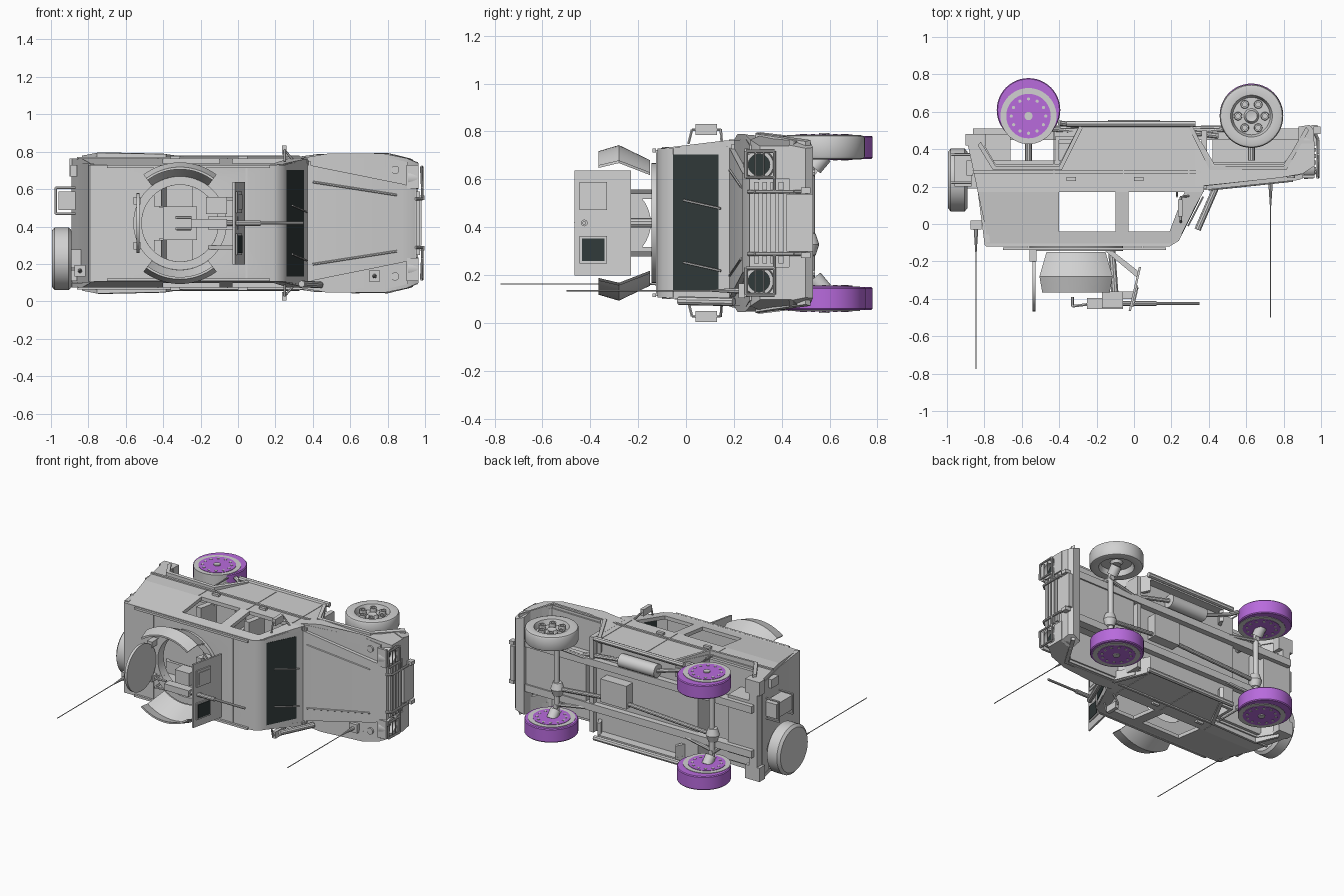
import bpy, bmesh, math
from mathutils import Matrix, Vector

if "Cube" in bpy.data.objects:
    bpy.data.objects.remove(bpy.data.objects["Cube"])

# Working frame: x forward, l sideways, u up; the finished car is tipped onto its side.
TIP = Matrix.Translation((0, 0, 0.418)) @ Matrix.Rotation(math.radians(90), 4, 'X')


def material(name, rgb):
    m = bpy.data.materials.new(name)
    m.diffuse_color = (*rgb, 1)
    m.use_nodes = True
    m.node_tree.nodes["Principled BSDF"].inputs["Base Color"].default_value = m.diffuse_color
    return m


GREY = material("body_grey", (0.64, 0.64, 0.64))
PURPLE = material("wheel_purple", (0.48, 0.145, 0.72))
DARK = material("dark_glass", (0.03, 0.042, 0.042))


def build(name, verts, faces, mat=GREY):
    me = bpy.data.meshes.new(name)
    me.from_pydata([tuple(v) for v in verts], [], faces)
    bm = bmesh.new()
    bm.from_mesh(me)
    bmesh.ops.remove_doubles(bm, verts=bm.verts, dist=1e-5)
    bmesh.ops.recalc_face_normals(bm, faces=bm.faces)
    bm.to_mesh(me)
    bm.free()
    me.transform(TIP)
    me.materials.append(mat)
    ob = bpy.data.objects.new(name, me)
    bpy.context.collection.objects.link(ob)
    return ob


def prism(name, pts, inner, outer, mat=GREY, mirror=False):
    """Side profile of (x, u) points between two sideways limits (numbers or functions of x and u)."""
    verts, faces, n = [], [], len(pts)
    val = lambda f, x, u: f(x, u) if callable(f) else f
    for s in ((1, -1) if mirror else (1,)):
        b = len(verts)
        verts += [(x, s * val(inner, x, u), u) for x, u in pts]
        verts += [(x, s * val(outer, x, u), u) for x, u in pts]
        faces += [[b + i for i in range(n)], [b + n + i for i in range(n)]]
        faces += [[b + i, b + (i + 1) % n, b + n + (i + 1) % n, b + n + i] for i in range(n)]
    return build(name, verts, faces, mat)


def box(name, x, l, u, mat=GREY, mirror=False):
    return prism(name, [(x[0], u[0]), (x[1], u[0]), (x[1], u[1]), (x[0], u[1])], l[0], l[1], mat, mirror)


def loft(name, sections, mat=GREY):
    """Symmetric block through rectangles (x, half width, bottom, top)."""
    verts, faces = [], []
    for x, h, b, t in sections:
        verts += [(x, -h, b), (x, h, b), (x, h, t), (x, -h, t)]
    for k in range(0, len(verts) - 4, 4):
        faces += [[k + i, k + (i + 1) % 4, k + 4 + (i + 1) % 4, k + 4 + i] for i in range(4)]
    n = len(verts)
    return build(name, verts, faces + [[0, 1, 2, 3], [n - 4, n - 3, n - 2, n - 1]], mat)


def lathe(name, prof, c, axis='l', mat=GREY, seg=40, arc=(0, 360)):
    """Spin (radius, offset) points around an axis through c."""
    a0, a1 = map(math.radians, arc)
    verts, faces, n = [], [], len(prof)
    for k in range(seg + 1):
        a = a0 + (a1 - a0) * k / seg
        for r, t in prof:
            p, q = r * math.cos(a), r * math.sin(a)
            d = {'l': (p, t, q), 'x': (t, p, q), 'u': (p, q, t)}[axis]
            verts.append(Vector(c) + Vector(d))
    for k in range(seg):
        faces += [[k * n + i, k * n + i + 1, k * n + i + n + 1, k * n + i + n] for i in range(n - 1)]
    return build(name, verts, faces, mat)


def disc(name, c, r, h, axis='l', mat=GREY, seg=32):
    return lathe(name, [(0, -h), (r, -h), (r, h), (0, h)], c, axis, mat, seg)


def tube(name, pts, r, seg=8, mat=GREY, tip=None):
    verts, faces = [], []
    for a, b in zip(pts, pts[1:]):
        a, b = Vector(a), Vector(b)
        rot = (b - a).to_track_quat('Z', 'Y')
        o = len(verts)
        for p, rad in ((a, r), (b, tip or r)):
            verts += [p + rot @ Vector((rad * math.cos(2 * math.pi * i / seg), rad * math.sin(2 * math.pi * i / seg), 0)) for i in range(seg)]
        faces += [[o + i, o + (i + 1) % seg, o + seg + (i + 1) % seg, o + seg + i] for i in range(seg)]
        faces += [[o + i for i in range(seg)], [o + seg + i for i in range(seg)]]
    return build(name, verts, faces, mat)


# Sideways limits: flat cabin side leaning in to the roof, and the swollen wing line
side = lambda x, u: 0.345 - max(u + 0.17, 0) * 0.12
side_in = lambda x, u: side(x, u) - 0.025
SWELL = [(-.90, .345), (-.74, .376), (-.44, .376), (-.30, .35), (.32, .348), (.48, .376), (.78, .376), (.90, .352), (.98, .318)]


def swell(x, u):
    for (xa, a), (xb, b) in zip(SWELL, SWELL[1:]):
        if xa <= x <= xb:
            return a + (b - a) * (x - xa) / (xb - xa)
    return .345


# Body sides with open windows
prism("lower_side", [(-.835, -.17), (.375, -.17), (.375, -.40), (.30, -.53), (-.29, -.53), (-.40, -.32),
                     (-.74, -.32), (-.81, -.44), (-.89, -.43), (-.86, -.29)], side_in, side, mirror=True)
prism("rear_quarter", [(-.835, -.17), (-.40, -.17), (-.40, .04), (-.79, .04)], side_in, side, mirror=True)
prism("middle_pillar", [(-.10, -.17), (-.03, -.17), (-.03, .04), (-.10, .04)], side_in, side, mirror=True)
prism("windscreen_pillar", [(.27, -.17), (.37, -.17), (.255, .04), (.19, .04)], side_in, side, mirror=True)
prism("roof_rail", [(-.79, .04), (.255, .04), (.24, .08), (.19, .115), (-.79, .115)], side_in, side, mirror=True)
prism("belt_trim", [(-.86, -.285), (.36, -.285), (.36, -.27), (-.86, -.27)], .34, .354, mirror=True)
for x in (-.43, -.06, .29):
    box("door_seam_strip", (x, x + .006), (.34, .348), (-.5, -.18), mirror=True)
for x in (-.36, .0):
    box("door_handle", (x, x + .05), (.34, .36), (-.25, -.23), mirror=True)
prism("rear_wall", [(-.80, .10), (-.835, -.17), (-.86, -.29), (-.89, -.43), (-.86, -.43), (-.83, -.29), (-.80, -.17), (-.77, .10)], -.318, .318)
for s in (1, -1):
    tube("sill_bar", [(-.36, s * .345, -.535), (.33, s * .345, -.535)], .017)

# Roof with a round gunner opening
roof = prism("roof", [(-.80, .08), (.2, .08), (.25, .04), (.258, .055), (.24, .09), (.19, .12), (-.79, .12), (-.80, .11)], -.312, .312)
cutter = disc("roof_cutter", (-.31, 0, .1), .205, .1, 'u', seg=48)
mod = roof.modifiers.new("opening", 'BOOLEAN')
mod.object, mod.operation, mod.solver = cutter, 'DIFFERENCE', 'EXACT'
cutter.hide_render = True
bpy.context.view_layer.update()
cut = bpy.data.meshes.new_from_object(roof.evaluated_get(bpy.context.evaluated_depsgraph_get()))
roof.modifiers.clear()
roof.data = cut
bpy.data.objects.remove(cutter)
for x in (-.57, .04):
    box("roof_seam", (x, x + .01), (-.305, .305), (.118, .126))
box("roof_edge_rail", (-.70, .17), (.295, .31), (.125, .14), mirror=True)

# Windscreen pane in an open frame, and wipers
pane = lambda a, b, t0, t1: [(.28 - .5 * u + t, u) for u, t in ((a, t1), (b, t1), (b, t0), (a, t0))]
prism("windscreen_side_frame", pane(.055, -.19, -.012, .002), .28, lambda x, u: .315 - (u - .055) * .08, mirror=True)
prism("windscreen_lower_frame", pane(-.135, -.20, -.012, .002), -.29, .29)
prism("windscreen_glass", pane(.055, -.136, -.004, .005), -.285, .285, DARK)
for l in (.06, -.20):
    tube("wiper", [(.37, l, -.145), (.29, l + .035, .01)], .005, 5)

# Bonnet, wings and nose
loft("front_body", [(.36, .345, -.33, -.20), (.80, .35, -.33, -.25), (.91, .325, -.42, -.265)])
loft("bonnet", [(.36, .315, -.30, -.18), (.88, .21, -.30, -.235), (.95, .19, -.30, -.265)])
for s in (1, -1):
    tube("bonnet_rib", [(.40, s * .22, -.183), (.85, s * .15, -.231)], .006, 6)
prism("wing_side", [(.33, -.20), (.48, -.215), (.78, -.247), (.90, -.268), (.965, -.31), (.965, -.44), (.90, -.47),
                    (.80, -.32), (.43, -.32), (.36, -.44), (.33, -.44)], .30, lambda x, u: swell(x, u) - .004, mirror=True)
for name, path in (("rear_flare", [(-.29, -.53), (-.40, -.31), (-.74, -.31), (-.82, -.44)]),
                   ("front_flare", [(.31, -.53), (.42, -.31), (.80, -.31), (.92, -.52)])):
    mid = sum(p[0] for p in path) / 4
    rim = [(x + (.015 if x > mid else -.015), u + .02) for x, u in reversed(path)]
    prism(name, path + rim, .24, lambda x, u: swell(x, u) + .003, mirror=True)

# Grille, recessed lamps, bumper and guard
box("grille_block", (.90, .955), (-.185, .185), (-.44, -.265))
for k in range(4):
    box("grille_slat", (.95, .972), (-.17, .17), (-.305 - .034 * k, -.285 - .034 * k))
box("lamp_shelf", (.90, .965), (.185, .31), (-.262, -.245), mirror=True)
box("lamp_sill", (.90, .965), (.185, .31), (-.44, -.365), mirror=True)
for s in (1, -1):
    lathe("headlamp_rim", [(.045, 0), (.045, .055), (.06, .055), (.065, 0)], (.91, s * .243, -.305), 'x')
    disc("headlamp", (.922, s * .243, -.305), .046, .005, 'x', DARK)
    tube("guard_bar", [(.96, s * .13, -.50), (.985, s * .13, -.45), (.985, s * .13, -.29), (.95, s * .13, -.26)], .008)
    tube("lamp_guard", [(.985, s * .13, -.37), (.985, s * .30, -.37), (.98, s * .30, -.25), (.985, s * .19, -.25), (.985, s * .19, -.37)], .007)
    for u in (-.29, -.325):
        tube("lamp_guard_wire", [(.983, s * .19, u), (.983, s * .30, u)], .003, 5)
    box("tow_hook", (.96, .997), (s * .135 - .012, s * .135 + .012), (-.52, -.48))
    disc("marker_lamp", (.84, s * .285, -.26), .022, .015, 'u')
prism("front_bumper", [(.88, -.43), (.962, -.43), (.962, -.50), (.94, -.53), (.88, -.52)], 0,
      lambda x, u: swell(x, u) + (u + .43) * .2, mirror=True)
box("winch_plate", (.95, .98), (-.12, .12), (-.53, -.42))

# Cabin floor, seats and dashboard
box("floor", (-.42, .38), (-.33, .33), (-.47, -.45))
box("rear_floor", (-.86, -.38), (-.33, .33), (-.34, -.32))
box("floor_step", (-.42, -.40), (-.33, .33), (-.47, -.32))
box("firewall", (.36, .39), (-.33, .33), (-.50, -.19))
box("dashboard", (.27, .37), (-.32, .32), (-.27, -.18))
for x in (.03, -.34):
    box("seat_base", (x - .08, x + .10), (.08, .27), (-.43, -.31), mirror=True)
    prism("seat_back", [(x - .08, -.32), (x - .04, -.32), (x - .07, -.18), (x - .11, -.18)], .09, .26, mirror=True)
lathe("steering_wheel", [(.06, -.006), (.07, 0), (.06, .006), (.055, 0), (.06, -.006)], (.23, .175, -.21), 'x', seg=20)
box("gunner_platform", (-.40, -.22), (-.09, .09), (-.45, -.19))

# Chassis, portal axles and drive line
box("chassis_rail", (-.86, .93), (.13, .18), (-.51, -.45), mirror=True)
box("engine_block", (.42, .88), (-.13, .13), (-.50, -.33))
box("gearbox", (.08, .28), (-.08, .08), (-.54, -.46))
box("rear_crossmember", (-.88, -.82), (-.30, .30), (-.48, -.40))
box("fuel_tank", (-.84, -.66), (-.20, .20), (-.48, -.34))
for x in (-.564, .628):
    tube("axle", [(x, -.25, -.52), (x, .25, -.52)], .018, 12)
    tube("portal_housing_left", [(x, .23, -.535), (x, .28, -.577)], .035, 12)
    tube("portal_housing_right", [(x, -.23, -.535), (x, -.28, -.577)], .035, 12)
    lathe("differential", [(0, -.06), (.03, -.045), (.045, 0), (.03, .045), (0, .06)], (x, -.09, -.512), seg=20)
    tube("drive_shaft", [(x, -.09, -.515), (.18, -.05, -.51)], .014, 10)
    for s in (1, -1):
        tube("damper", [(x, s * .21, -.54), (x, s * .21, -.34)], .018, 10)
        tube("trailing_arm", [(x, s * .2, -.52), (x + (.3 if x < 0 else -.3), s * .16, -.49)], .012, 8)
tube("silencer", [(-.14, .235, -.51), (.14, .235, -.51)], .045, 16)
tube("exhaust_pipe", [(.45, .18, -.47), (.14, .235, -.51), (-.14, .235, -.51), (-.33, .30, -.53), (-.40, .34, -.54)], .014)

# Road wheels
FRONT, REAR, HUB, TRACK = .628, -.564, -.577, .316
tyre = [(0, .022), (.03, .03), (.04, .012), (.10, .012), (.112, .048), (.15, .052), (.165, .047), (.17, .038)]
lathe("front_left_wheel", tyre + [(r, -t) for r, t in reversed(tyre)], (FRONT, TRACK, HUB), seg=48)
for k in range(6):
    a = k * math.pi / 3
    lathe("wheel_ring_boss", [(.012, -.02), (.012, .012), (.021, .012), (.023, -.02)],
          (FRONT + .072 * math.cos(a), TRACK + .03, HUB + .072 * math.sin(a)), seg=14)
for name, x, s, drop in (("front_right", FRONT, -1, .004), ("rear_left", REAR, 1, .033), ("rear_right", REAR, -1, .033)):
    lathe(name + "_tyre", [(0, -.048), (.165, -.048), (.17, -.042), (.17, .042), (.165, .048), (0, .048)],
          (x, s * TRACK, HUB - drop), mat=PURPLE, seg=48)
    disc(name + "_ring", (x, s * TRACK, HUB), .15, .051, seg=48)
    disc(name + "_rim", (x, s * TRACK, HUB), .119, .0535, mat=PURPLE, seg=40)
    disc(name + "_hub", (x, s * TRACK, HUB), .022, .060, seg=16)
    for k in range(12):
        a = k * math.pi / 6
        disc(name + "_bolt", (x + .092 * math.cos(a), s * TRACK, HUB + .092 * math.sin(a)), .009, .056, seg=8)

# Rear carriers: spare wheel, can holder, corner bumpers
lathe("spare_wheel", [(0, -.05), (.15, -.05), (.168, -.035), (.168, .04), (.15, .055), (0, .055)], (-.945, -.19, -.235), 'x', seg=48)
box("spare_bracket", (-.90, -.84), (-.24, -.14), (-.28, -.19))
box("fuel_can", (-.96, -.87), (.07, .17), (-.38, -.20))
for u in (-.37, -.22):
    tube("can_holder", [(-.87, .05, u), (-.975, .05, u), (-.975, .19, u), (-.87, .19, u)], .007, 6)
box("corner_bumper", (-.90, -.79), (.25, .345), (-.48, -.42), mirror=True)
box("tail_lamp", (-.895, -.86), (.25, .31), (-.34, -.26), mirror=True)

# Mirrors on tubular arms
for s in (1, -1):
    box("mirror", (.235, .26), (s * .368, s * .414), (-.13, -.04))
    tube("mirror_arm", [(.30, s * .33, -.15), (.25, s * .39, -.145), (.25, s * .39, -.025), (.25, s * .33, -.01)], .006, 6)
tube("intake_pipe", [(.34, -.325, .03), (.44, -.33, -.20)], .018, 10)

# Antennas
for x, l, base, top in ((-.845, -.255, .03, .775), (.73, -.283, -.22, .50)):
    box("antenna_base", (x - .03, x + .03), (l - .03, l + .03), (base - .05, base))
    tube("antenna_spring", [(x, l, base), (x, l, base + .12)], .012, 8, tip=.004)
    tube("antenna_rod", [(x, l, base + .1), (x, l, top)], .003, 5)

# Turret ring, curved side guards, front shield and rear hatch
lathe("turret_ring", [(.205, .10), (.25, .10), (.25, .145), (.205, .145), (.205, .10)], (-.31, 0, 0), 'u', seg=56)
guard = [(.262, .15), (.325, .28), (.30, .365)]
loop = guard + [(r - .012, t) for r, t in reversed(guard)] + guard[:1]
for a in (90, -90):
    lathe("side_guard", loop, (-.31, 0, 0), 'u', seg=16, arc=(a - 37, a + 37))
lean = lambda u: .04 - (u - .22) * .23
slab = lambda u0, u1, back, front: [(lean(u0) + back, u0), (lean(u0) + front, u0), (lean(u1) + front, u1), (lean(u1) + back, u1)]
prism("front_shield", slab(.23, .465, -.012, 0), -.22, .22)
prism("shield_window_frame", slab(.33, .445, 0, .008), .055, .17, mirror=True)
prism("shield_window_right", slab(.34, .435, .006, .012), -.16, -.065, DARK)
prism("shield_window_left", slab(.345, .43, .006, .012), .072, .153)
prism("shield_strut", [(-.16, .14), (-.12, .14), (.02, .25), (.02, .29)], .12, .14, mirror=True)
disc("rear_hatch", (-.535, 0, .307), .16, .009, 'x', seg=36)
box("hatch_hinge", (-.56, -.52), (.10, .14), (.13, .2), mirror=True)

# Gun on its pintle with ammunition box
box("gun_receiver", (-.25, -.06), (-.022, .022), (.395, .455))
tube("gun_jacket", [(-.06, 0, .425), (.12, 0, .425)], .014, 10)
tube("gun_barrel", [(.12, 0, .425), (.35, 0, .425)], .008, 10)
for l in (.03, -.03):
    tube("gun_grip", [(-.25, l, .43), (-.33, l, .44), (-.33, l, .39)], .008, 6)
box("ammunition_box", (-.17, -.06), (.05, .14), (.36, .45))
tube("gun_pintle", [(-.10, 0, .40), (-.12, 0, .13)], .02, 10)
box("gun_cradle", (-.16, .0), (-.035, .035), (.36, .40))

bpy.ops.object.select_all(action='SELECT')
bpy.context.view_layer.objects.active = roof
bpy.ops.object.shade_smooth_by_angle(angle=math.radians(32))
